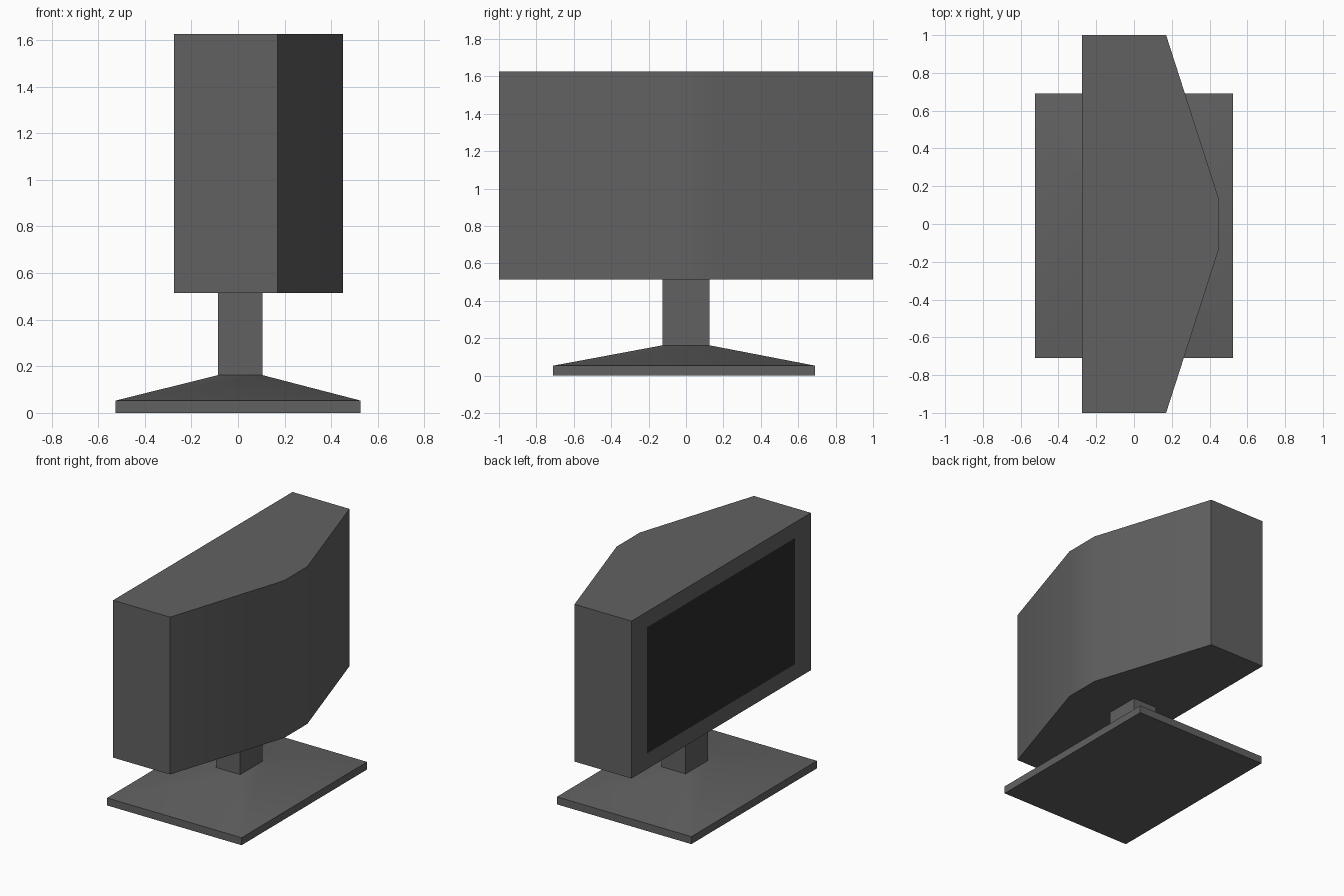
import bpy, bmesh, math

if "Cube" in bpy.data.objects:
    bpy.data.objects.remove(bpy.data.objects["Cube"])


def material(name, v):
    m = bpy.data.materials.new(name)
    m.diffuse_color = (v, v, v, 1)
    m.use_nodes = True
    m.node_tree.nodes["Principled BSDF"].inputs["Base Color"].default_value = m.diffuse_color
    return m


def loft(bm, rings):
    """Stack closed rings of equal length into a capped solid."""
    loops = [[bm.verts.new(p) for p in ring] for ring in rings]
    for a, b in zip(loops, loops[1:]):
        for i in range(len(a)):
            j = (i + 1) % len(a)
            bm.faces.new((a[i], a[j], b[j], b[i]))
    bm.faces.new(loops[0][::-1])
    bm.faces.new(loops[-1])
    bmesh.ops.recalc_face_normals(bm, faces=bm.faces)


def finish(bm, name, mats):
    me = bpy.data.meshes.new(name)
    bm.to_mesh(me)
    bm.free()
    ob = bpy.data.objects.new(name, me)
    bpy.context.collection.objects.link(ob)
    for m in mats:
        me.materials.append(m)
    bpy.ops.object.select_all(action='DESELECT')
    ob.select_set(True)
    bpy.context.view_layer.objects.active = ob
    bpy.ops.object.shade_smooth_by_angle(angle=math.radians(30))


def rect(x0, x1, y0, y1, z):
    return [(x0, y0, z), (x1, y0, z), (x1, y1, z), (x0, y1, z)]


casing = material("dark_grey", 0.12)
glass = material("screen_black", 0.025)

# Housing: mirrored plan outline, extruded upwards
half = [(-0.275, 1.0), (0.17, 1.0), (0.45, 0.13)]
plan = half + [(x, -y) for x, y in reversed(half)]
bm = bmesh.new()
loft(bm, [[(x, y, z) for x, y in plan] for z in (0.515, 1.625)])

# Screen: inset panel flush with the flat side of the housing
bm.normal_update()
panel = min(bm.faces, key=lambda f: f.calc_center_median().x)
bmesh.ops.inset_region(bm, faces=[panel], thickness=0.155)
for v in panel.verts:
    v.co.y = math.copysign(0.825, v.co.y)
panel.material_index = 1
finish(bm, "monitor_housing", [casing, glass])

# Stand: foot slab, sloping top and square neck
neck = (-0.085, 0.105, -0.125, 0.125)
foot = (-0.525, 0.525, -0.71, 0.69)
bm = bmesh.new()
loft(bm, [rect(*foot, 0), rect(*foot, 0.053), rect(*neck, 0.162), rect(*neck, 0.515)])
finish(bm, "stand", [casing])
